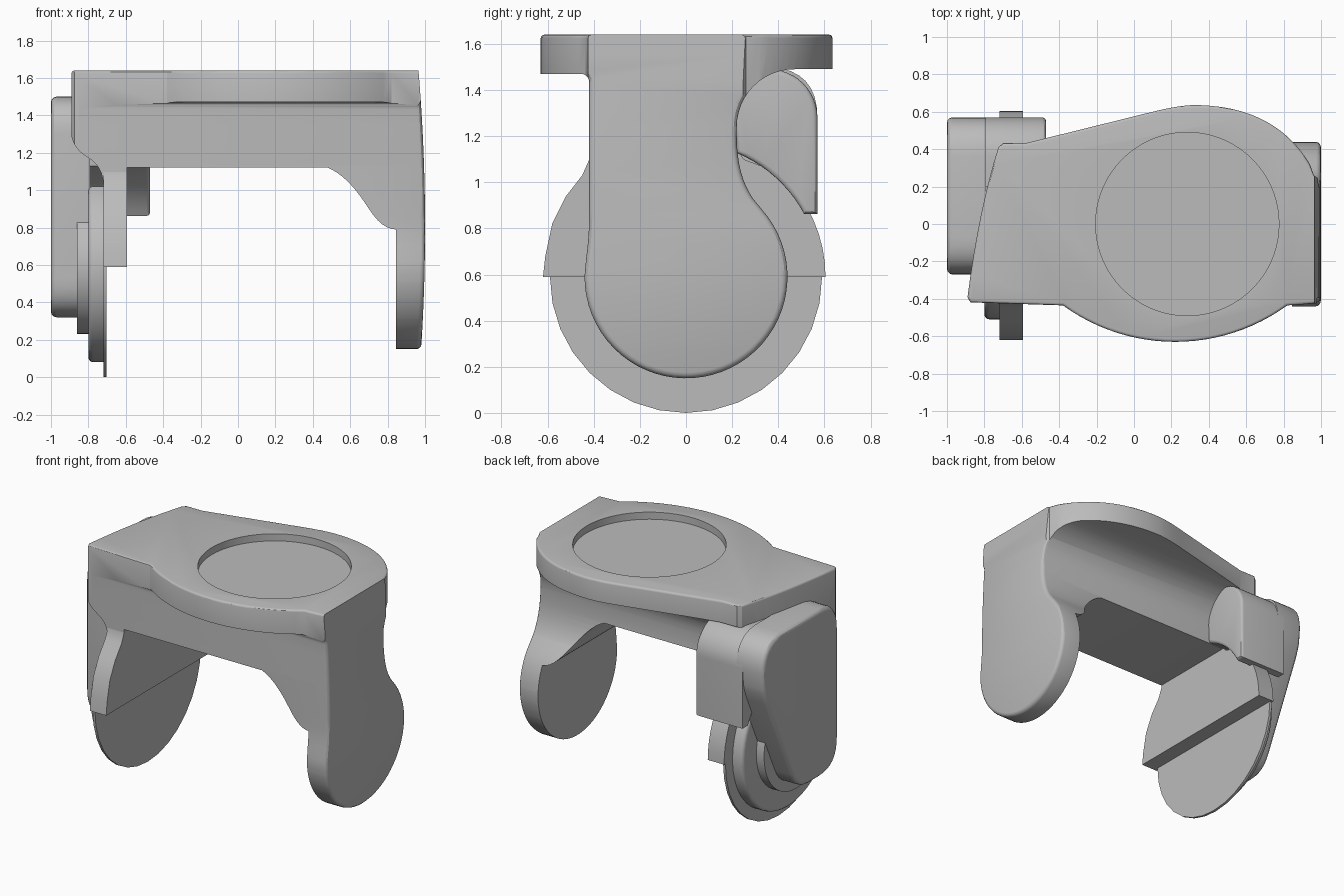
import bpy, bmesh
from math import sin, cos, radians
from mathutils import Vector

cube = bpy.data.objects.get("Cube")
if cube:
    bpy.data.objects.remove(cube, do_unlink=True)

grey = bpy.data.materials.new("plain grey")
grey.use_nodes = True
grey.diffuse_color = (0.5, 0.5, 0.5, 1)
grey.node_tree.nodes["Principled BSDF"].inputs["Base Color"].default_value = (0.5, 0.5, 0.5, 1)

PIVOT = (0, 0.59)   # shared axis of the arms, in (y, z)


def arc(centre, r, start, end, n):
    """Points along a circular arc, angles in degrees."""
    steps = [radians(start + (end - start) * i / n) for i in range(n + 1)]
    return [(centre[0] + r * cos(a), centre[1] + r * sin(a)) for a in steps]


def bend(a, b, c, n=8):
    """Points along a quadratic curve from a to c pulled towards b."""
    a, b, c = Vector(a), Vector(b), Vector(c)
    ts = [i / n for i in range(n + 1)]
    return [tuple(a * (1 - t) ** 2 + b * 2 * t * (1 - t) + c * t * t) for t in ts]


def prism(name, pts, axis, lo, hi, round_lo=0, round_hi=0):
    """Extrude a closed profile along an axis, optionally rounding its end rims."""
    i = "xyz".index(axis)

    def place(p, t):
        q = list(p)
        q.insert(i, t)
        return q

    bm = bmesh.new()
    face = bm.faces.new([bm.verts.new(place(p, lo)) for p in pts])
    new = bmesh.ops.extrude_face_region(bm, geom=[face])["geom"]
    for v in new:
        if isinstance(v, bmesh.types.BMVert):
            v.co[i] = hi
    bmesh.ops.recalc_face_normals(bm, faces=bm.faces[:])
    for end, width in ((lo, round_lo), (hi, round_hi)):
        if width:
            rim = [e for e in bm.edges if all(abs(v.co[i] - end) < 1e-5 for v in e.verts)]
            bmesh.ops.bevel(bm, geom=rim, offset=width, segments=3, profile=0.5,
                            affect='EDGES', clamp_overlap=True)
    mesh = bpy.data.meshes.new(name)
    bm.to_mesh(mesh)
    bm.free()
    mesh.materials.append(grey)
    obj = bpy.data.objects.new(name, mesh)
    bpy.context.collection.objects.link(obj)
    return obj


def combine(obj, other, operation):
    """Apply a boolean and remove the helper."""
    mod = obj.modifiers.new("cut", 'BOOLEAN')
    mod.operation, mod.object, mod.solver = operation, other, 'EXACT'
    bpy.context.view_layer.objects.active = obj
    bpy.ops.object.modifier_apply(modifier=mod.name)
    bpy.data.objects.remove(other, do_unlink=True)


# Bracket: side profile with top lip, waist and round arm end
side = [(-0.66, 1.8), (-0.66, 1.47)]
side += bend((-0.46, 1.47), (-0.42, 1.47), (-0.42, 1.43), 5)
side += bend((-0.42, 0.85), (-0.42, 0.76), (-0.433, 0.67), 4)
side += arc(PIVOT, 0.44, 180, 402, 40)
side += bend((0.29, 0.93), (0.22, 1.03), (0.22, 1.2), 8)
side += arc((0.47, 1.24), 0.25, 180, 90, 12)
side += [(0.7, 1.49), (0.7, 1.8)]
bracket = prism("bracket", side, 'x', -1.1, 1.0, round_hi=0.025)

# Crown the outer face of the arm slightly
bm = bmesh.new()
bm.from_mesh(bracket.data)
for k in range(1, 16):
    bmesh.ops.bisect_plane(bm, geom=bm.verts[:] + bm.edges[:] + bm.faces[:],
                           plane_co=(0, 0, 0.1 + k * 0.1037), plane_no=(0, 0, 1))
for v in bm.verts:
    if v.co.x > 0.9:
        v.co.x -= 0.035 * ((v.co.z - 0.8) / 0.84) ** 2
bm.to_mesh(bracket.data)
bm.free()

# Front silhouette: bridge with one full-length arm
front = [(-0.92, 1.8), (-0.92, 1.31)]
front += bend((-0.893, 1.3), (-0.88, 1.22), (-0.81, 1.18), 6)
front += bend((-0.8, 1.173), (-0.725, 1.13), (-0.72, 1.03), 6)
front += [(-0.595, 1.03), (-0.595, 1.12)]
front += bend((0.48, 1.12), (0.58, 1.08), (0.68, 0.93), 8)
front += bend((0.7, 0.9), (0.77, 0.79), (0.845, 0.79), 6)
front += [(0.845, 0.05), (1.1, 0.05), (1.1, 1.8)]
combine(bracket, prism("front_cutter", front, 'y', -0.9, 0.9), 'INTERSECT')

# Plan outline of the top plate, joined to a box that leaves the arm alone
plan = arc((0.22, 0.39), 1.02, -126, -54, 24)
plan += [(1.05, -0.419), (1.05, 0.2), (0.962, 0.26)]
plan += bend((0.94, 0.32), (0.76, 0.62), (0.36, 0.635), 14)
plan += bend((0.3, 0.635), (0.22, 0.63), (0.1, 0.6), 4)
plan += [(-0.58, 0.432), (-0.7, 0.432)]
plan += bend((-0.725, 0.41), (-0.83, 0.08), (-0.89, -0.39), 8)
plan += [(-0.875, -0.419)]
envelope = prism("plan_cutter", plan, 'z', 0.9, 1.64, round_hi=0.015)
box = [(-1.2, -0.8), (1.2, -0.8), (1.2, 0.8), (-1.2, 0.8)]
combine(envelope, prism("box_cutter", box, 'z', -0.2, 1.02), 'UNION')
combine(bracket, envelope, 'INTERSECT')

# Shallow round recess in the top
recess = arc((0.285, 0), 0.49, 0, 355, 71)
combine(bracket, prism("recess_cutter", recess, 'z', 1.59, 1.75), 'DIFFERENCE')

# Stepped shoulder below the bridge on the pivot side
shoulder = [(-0.62, 0.59), (-0.61, 0.68), (-0.58, 0.82), (-0.52, 0.94), (-0.45, 1.03),
            (-0.419, 1.1), (-0.419, 1.15), (0.22, 1.15), (0.25, 1.1)]
shoulder += arc(PIVOT, 0.605, 48, 0, 8)
parts = [bracket, prism("shoulder", shoulder, 'x', -0.72, -0.593)]

# Pivot discs
parts.append(prism("pivot_disc", arc(PIVOT, 0.59, 0, 348.75, 31), 'x', -0.72, -0.702))
hub = arc(PIVOT, 0.51, 122.5, 417.5, 48)
parts.append(prism("hub_disc", hub, 'x', -0.8, -0.715, round_lo=0.025))
parts.append(prism("hub_step", arc(PIVOT, 0.36, 0, 352.5, 47), 'x', -0.86, -0.79))

# Tapered outer housing
housing = bend((-0.27, 1.3), (-0.27, 1.5), (-0.07, 1.5), 8)
housing += bend((0.36, 1.5), (0.57, 1.49), (0.57, 1.28), 8)
housing += bend((0.56, 1.17), (0.55, 1.12), (0.52, 1.05), 3)
housing += bend((0.24, 0.45), (0.18, 0.32), (0.05, 0.32), 6)
housing += bend((-0.06, 0.32), (-0.27, 0.32), (-0.27, 0.53), 8)
parts.append(prism("housing", housing, 'x', -1.0, -0.79, round_lo=0.03))

# Housing shoulder that reaches inward behind the bridge
reach = arc(PIVOT, 0.58, 68, 28, 10) + [(0.57, 0.862)]
reach += arc((0.36, 1.28), 0.21, 0, 90, 12) + [(0.2, 1.49)]
parts.append(prism("housing_reach", reach, 'x', -0.84, -0.47, round_hi=0.02))

# Smooth shading with crisp edges
bpy.ops.object.select_all(action='DESELECT')
for part in parts:
    part.select_set(True)
bpy.context.view_layer.objects.active = bracket
bpy.ops.object.shade_smooth_by_angle(angle=radians(30))
